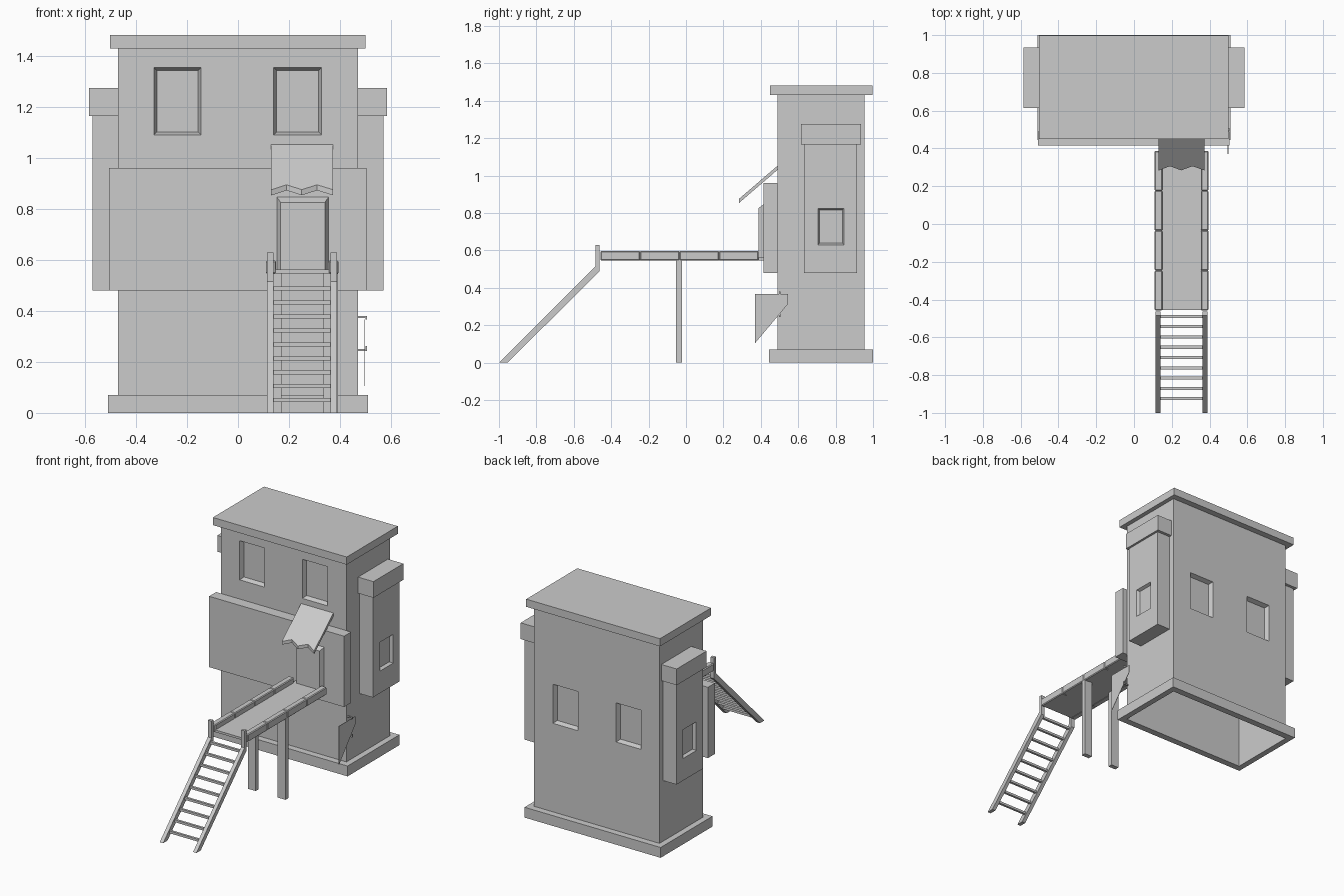
import bpy, bmesh
from mathutils import Vector

if "Cube" in bpy.data.objects:
    bpy.data.objects.remove(bpy.data.objects["Cube"])


def finish(name, bm):
    bmesh.ops.recalc_face_normals(bm, faces=bm.faces)
    me = bpy.data.meshes.new(name)
    bm.to_mesh(me)
    bm.free()
    ob = bpy.data.objects.new(name, me)
    bpy.context.collection.objects.link(ob)
    return ob


def box_bm(x, y, z):
    bm = bmesh.new()
    bmesh.ops.create_cube(bm, size=1)
    for v in bm.verts:
        v.co = [r[0] if c < 0 else r[1] for c, r in zip(v.co, (x, y, z))]
    return bm


def box(name, x, y, z, bevel=0):
    ob = finish(name, box_bm(x, y, z))
    if bevel:
        ob.modifiers.new("bevel", 'BEVEL').width = bevel
    return ob


def mirror_x(ob):
    m = ob.modifiers.new("mirror", 'MIRROR')
    m.use_axis = (True, False, False)
    return ob


def prism(name, pts, axis, lo, hi):
    """Extrude a profile along x (points are y,z) or z (points are x,y)."""
    bm = bmesh.new()
    place = (lambda p: (lo, *p)) if axis == 'x' else (lambda p: (*p, lo))
    face = bm.faces.new([bm.verts.new(place(p)) for p in pts])
    new = bmesh.ops.extrude_face_region(bm, geom=[face])['geom']
    step = Vector((hi - lo, 0, 0) if axis == 'x' else (0, 0, hi - lo))
    bmesh.ops.translate(bm, vec=step, verts=[g for g in new if isinstance(g, bmesh.types.BMVert)])
    return finish(name, bm)


def recess_windows(bm, windows, rim, depth):
    """Each window: outward normal, (axis, lo, hi) across, (lo, hi) in z."""
    cuts = {(w[1][0], c) for w in windows for c in w[1][1:]} | {(2, c) for w in windows for c in w[2]}
    for axis, c in cuts:
        n = Vector((0, 0, 0))
        n[axis] = 1
        bmesh.ops.bisect_plane(bm, geom=bm.verts[:] + bm.edges[:] + bm.faces[:], plane_co=n * c, plane_no=n)
    bm.normal_update()
    holes = []
    for n, (axis, lo, hi), (z0, z1) in windows:
        for f in bm.faces:
            c = f.calc_center_median()
            if f.normal.dot(Vector(n)) > 0.9 and lo < c[axis] < hi and z0 < c.z < z1:
                holes.append(f)
    bmesh.ops.inset_individual(bm, faces=holes, thickness=rim, depth=-depth)
    bmesh.ops.dissolve_limit(bm, angle_limit=0.01, verts=bm.verts[:], edges=bm.edges[:])


# tower body: hollow from below, two windows at front and back
bm = box_bm((-0.47, 0.47), (0.49, 0.955), (0, 1.43))
spans = [(0, -0.33, -0.145), (0, 0.14, 0.328)]
recess_windows(bm, [((0, -1, 0), s, (1.09, 1.355)) for s in spans]
               + [((0, 1, 0), s, (0.67, 0.935)) for s in spans], 0.016, 0.03)
bm.normal_update()
bmesh.ops.delete(bm, geom=[f for f in bm.faces if f.normal.z < -0.9 and f.calc_center_median().z < 0.01],
                 context='FACES')
finish("tower_body", bm)

# roof slab, base ring, front panel
box("roof_slab", (-0.503, 0.5), (0.45, 0.997), (1.43, 1.482))
box("base_front", (-0.51, 0.51), (0.445, 0.49), (0, 0.07))
box("base_back", (-0.51, 0.51), (0.955, 1.0), (0, 0.07))
mirror_x(box("base_sides", (0.47, 0.51), (0.49, 0.955), (0, 0.07)))
box("front_panel", (-0.507, 0.505), (0.415, 0.49), (0.48, 0.96))

# side bays with a window and a cap, mirrored
bm = box_bm((0.47, 0.57), (0.63, 0.915), (0.48, 1.165))
recess_windows(bm, [((1, 0, 0), (1, 0.705, 0.845), (0.63, 0.825))], 0.012, 0.02)
mirror_x(finish("side_bays", bm))
mirror_x(box("bay_caps", (0.47, 0.585), (0.615, 0.935), (1.165, 1.275)))

# door: raised block with chamfered front
bm = box_bm((0.153, 0.355), (0.387, 0.415), (0.55, 0.846))
for v in bm.verts:
    if v.co.y < 0.4:
        v.co.x += 0.014 if v.co.x < 0.25 else -0.014
        if v.co.z > 0.7:
            v.co.z -= 0.02
finish("door", bm)

# sloped awning with ragged front edge
awning = prism("awning", [(0.13, 0.49), (0.13, 0.283), (0.19, 0.306), (0.25, 0.284),
                          (0.31, 0.306), (0.372, 0.284), (0.372, 0.49)], 'z', 0.853, 0.875)
for v in awning.data.vertices:
    v.co.z += (v.co.y - 0.283) * 0.86

# bridge deck, segmented side beams, legs
box("bridge_deck", (0.14, 0.365), (-0.455, 0.415), (0.547, 0.562))
for x in ((0.109, 0.15), (0.354, 0.395)):
    for i in range(4):
        y = -0.457 + i * 0.211
        box("bridge_beam", x, (y, y + 0.211), (0.545, 0.597), 0.005)
for x in ((0.113, 0.17), (0.335, 0.393)):
    box("bridge_leg", x, (-0.053, -0.022), (0, 0.55))

# stairs: two rails with posts, nine rungs
rail = [(-1.0, 0), (-0.953, 0), (-0.462, 0.489), (-0.462, 0.63), (-0.484, 0.63), (-0.484, 0.516)]
for x in ((0.113, 0.139), (0.363, 0.388)):
    prism("stair_rail", rail, 'x', *x)
for i in range(9):
    y, z = -0.925 + i * 0.0545, 0.05 + i * 0.0547
    box("stair_rung", (0.135, 0.367), (y - 0.008, y + 0.008), (z - 0.008, z + 0.008))

# pennant hung on two hooks at the right wall
prism("pennant", [(0.37, 0.366), (0.37, 0.105), (0.545, 0.313), (0.545, 0.366)], 'x', 0.496, 0.499)
for z, tip in ((0.372, (0.366, 0.38)), (0.243, (0.243, 0.262))):
    box("hook_arm", (0.465, 0.507), (0.496, 0.505), (z, z + 0.008))
    box("hook_tip", (0.501, 0.507), (0.496, 0.505), tip)
